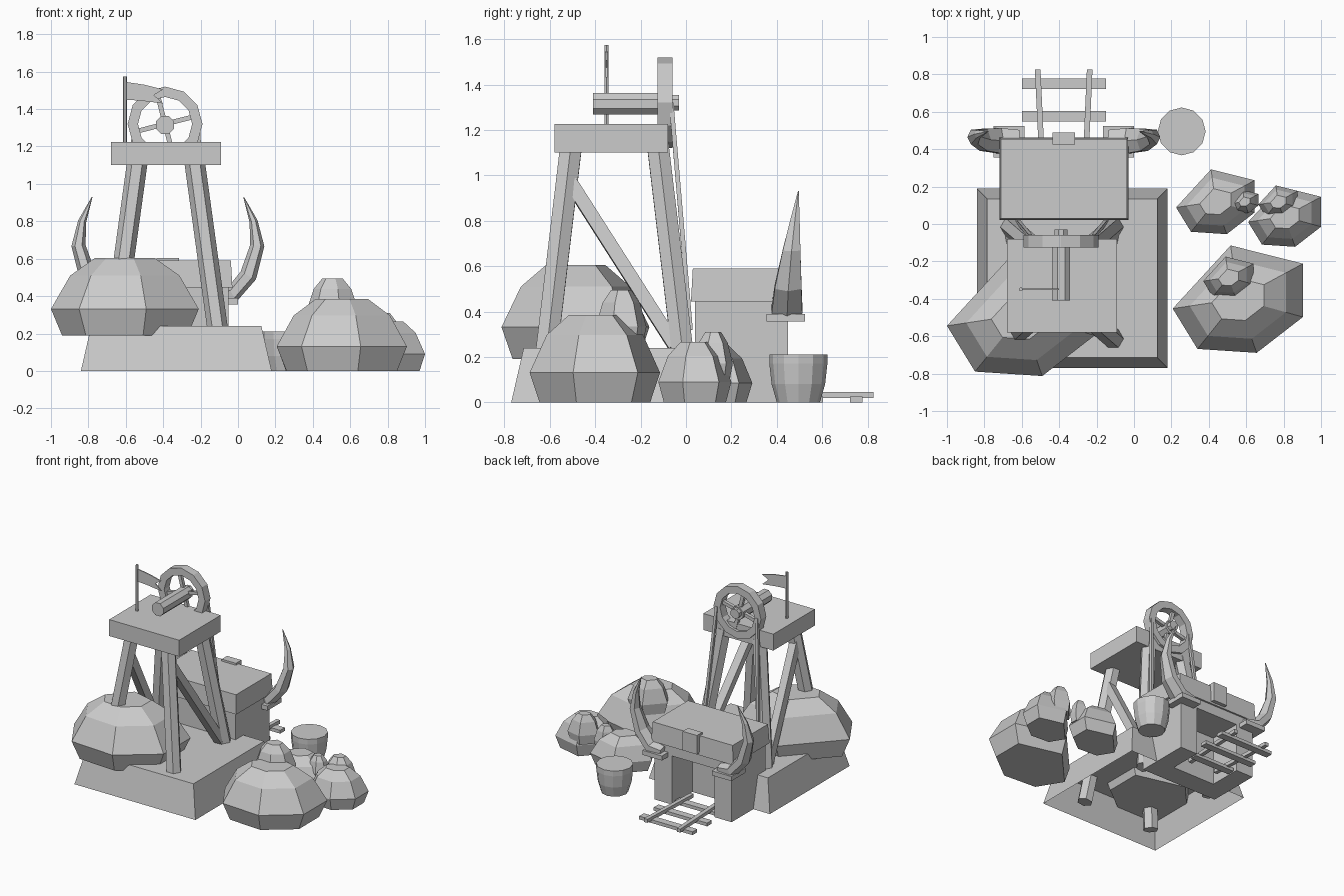
import bpy, bmesh
from math import cos, sin, pi
from mathutils import Vector

if "Cube" in bpy.data.objects:
    bpy.data.objects.remove(bpy.data.objects["Cube"], do_unlink=True)

GREY = (0.6, 0.6, 0.6, 1)
grey = bpy.data.materials.new("stone_grey")
grey.diffuse_color = GREY
grey.use_nodes = True
grey.node_tree.nodes["Principled BSDF"].inputs["Base Color"].default_value = GREY


def make(name, bm):
    bmesh.ops.recalc_face_normals(bm, faces=bm.faces)
    mesh = bpy.data.meshes.new(name)
    bm.to_mesh(mesh)
    bm.free()
    mesh.materials.append(grey)
    ob = bpy.data.objects.new(name, mesh)
    bpy.context.collection.objects.link(ob)
    return ob


def loft(name, rings, caps=(True, True), closed=False):
    """Skin a list of equal-length point rings."""
    bm = bmesh.new()
    vs = [[bm.verts.new(p) for p in ring] for ring in rings]
    n = len(vs[0])
    pairs = list(zip(vs, vs[1:])) + ([(vs[-1], vs[0])] if closed else [])
    for a, b in pairs:
        for i in range(n):
            j = (i + 1) % n
            bm.faces.new((a[i], a[j], b[j], b[i]))
    if not closed:
        for use, ring in zip(caps, (vs[0], vs[-1])):
            if use:
                bm.faces.new(ring)
    return make(name, bm)


def rect(x0, x1, y0, y1, z, inset=0.0):
    return [(x0 + inset, y0 + inset, z), (x1 - inset, y0 + inset, z),
            (x1 - inset, y1 - inset, z), (x0 + inset, y1 - inset, z)]


def box(name, x0, x1, y0, y1, z0, z1, inset=0.0, bottom=True):
    return loft(name, [rect(x0, x1, y0, y1, z0), rect(x0, x1, y0, y1, z1, inset)],
                (bottom, True))


def beam(name, a, b, r, sides=6, turn=0.0):
    """Straight prism between two points."""
    a, b = Vector(a), Vector(b)
    d = (b - a).normalized()
    u = d.cross(Vector((0, 1, 0) if abs(d.y) < 0.9 else (0, 0, 1))).normalized()
    v = d.cross(u)
    ang = [turn + 2 * pi * i / sides for i in range(sides)]
    return loft(name, [[p + r * (cos(t) * u + sin(t) * v) for t in ang] for p in (a, b)])


# Plinth, hollow underneath
box("plinth", -0.84, 0.18, -0.77, 0.19, 0, 0.24, 0.055, bottom=False)

# Tower: platform, splayed legs, braces and ropes
CX, CY = -0.385, -0.315
box("platform", -0.68, -0.09, -0.58, -0.08, 1.10, 1.225)
for sx, side in ((-1, "right"), (1, "left")):
    for sy, end in ((-1, "front"), (1, "back")):
        beam(f"leg_{end}_{side}", (CX + sx * 0.30, CY + sy * 0.32, 0.05),
             (CX + sx * 0.15, CY + sy * 0.19, 1.14), 0.055)
    beam("brace_" + side, (CX + sx * 0.18, -0.51, 0.97),
         (CX + sx * 0.27, -0.05, 0.25), 0.042, 4, pi / 4)
    beam("rope_" + side, (CX + sx * 0.17, -0.065, 1.32),
         (CX + sx * 0.24, 0.02, 0.32), 0.014, 4, pi / 4)

# Winding wheel: rim, spokes, axle and hub
WX, WZ = -0.39, 1.32


def circle(r, y, n=12):
    return [(WX + r * cos(2 * pi * i / n), y, WZ + r * sin(2 * pi * i / n)) for i in range(n)]


loft("wheel_rim", [circle(0.2, -0.125), circle(0.2, -0.06),
                   circle(0.145, -0.06), circle(0.145, -0.125)], closed=True)
for k in range(4):
    t = 0.25 + k * pi / 2
    beam(f"spoke_{k}", (WX, -0.09, WZ),
         (WX + 0.16 * cos(t), -0.09, WZ + 0.16 * sin(t)), 0.018, 4, pi / 4)
beam("axle", (WX, -0.41, WZ - 0.005), (WX, -0.06, WZ - 0.005), 0.052, 8, pi / 8)
beam("hub", (WX, -0.07, WZ), (WX, -0.03, WZ), 0.037, 8, pi / 8)

# Flag with a swallow tail
beam("flag_pole", (-0.605, -0.35, 1.22), (-0.605, -0.35, 1.575), 0.011, 6)
flag = [(-0.6, 1.45), (-0.52, 1.445), (-0.4, 1.43), (-0.45, 1.475),
        (-0.4, 1.505), (-0.5, 1.53), (-0.6, 1.545)]
loft("flag", [[(x, y, z) for x, z in flag] for y in (-0.354, -0.346)])

# Mine hut with a doorway at the back
MX = -0.375
box("hut_rear", MX - 0.325, MX + 0.325, 0.04, 0.2, 0, 0.45)
box("hut_lintel", MX - 0.18, MX + 0.18, 0.2, 0.45, 0.37, 0.45)
for s, side in ((-1, "right"), (1, "left")):
    a, b = sorted((MX + s * 0.18, MX + s * 0.325))
    box("hut_wall_" + side, a, b, 0.2, 0.45, 0, 0.45)
box("hut_roof", MX - 0.345, MX + 0.345, 0.022, 0.463, 0.445, 0.59, 0.008)
box("keystone", MX - 0.06, MX + 0.06, 0.425, 0.49, 0.46, 0.605)

# Horns on small ledges: offset x, y, z, in-plane and depth radii
horn = [(0.24, 0.46, 0.40, 0.03, 0.05), (0.345, 0.445, 0.41, 0.045, 0.078),
        (0.43, 0.45, 0.51, 0.046, 0.068), (0.478, 0.465, 0.67, 0.038, 0.045),
        (0.458, 0.48, 0.80, 0.022, 0.024), (0.405, 0.495, 0.93, 0.002, 0.002)]
for s, side in ((-1, "right"), (1, "left")):
    rings = []
    for i, (x, y, z, r, ry) in enumerate(horn):
        p, q = horn[max(i - 1, 0)], horn[min(i + 1, len(horn) - 1)]
        n = Vector((q[2] - p[2], 0, p[0] - q[0])).normalized()
        rings.append([(MX + s * (x + r * cos(t) * n.x), y + ry * sin(t), z + r * cos(t) * n.z)
                      for t in (k * pi / 3 for k in range(6))])
    loft("horn_" + side, rings)
    a, b = sorted((MX + s * 0.21, MX + s * 0.375))
    box("horn_ledge_" + side, a, b, 0.355, 0.525, 0.355, 0.39)

# Rail track leaving the doorway
for x0, x1, side in ((-0.49, -0.515, "right"), (-0.26, -0.237, "left")):
    w = 0.015
    loft("rail_" + side, [[(x - w, y, 0.018), (x + w, y, 0.018), (x + w, y, 0.045), (x - w, y, 0.045)]
                          for x, y in ((x0, 0.3), (x1, 0.825))])
for k, y in enumerate((0.4, 0.575, 0.75)):
    half = 0.17 if y < 0.45 else 0.225
    box(f"sleeper_{k}", MX - half, MX + half, y - 0.028, y + 0.028, 0.0, 0.025)

# Boulders: one irregular six-sided outline, scaled to each place
OUTLINE = [(-1, -0.15), (-0.62, -0.77), (0.29, -0.83), (1, -0.28), (1, 0.54), (-0.11, 0.82)]
BANDS = [(0.85, 0), (1, 0.34), (0.74, 0.77), (0.4, 1)]
for name, x, y, z, r, h in (
        ("boulder_right", -0.605, -0.485, 0.19, 0.395, 0.415),
        ("boulder_left", 0.555, -0.40, 0, 0.348, 0.385),
        ("boulder_perched", 0.505, -0.285, 0.25, 0.135, 0.245),
        ("boulder_inner", 0.435, 0.12, 0, 0.21, 0.25),
        ("boulder_outer", 0.805, 0.04, 0, 0.195, 0.265),
        ("stone_outer", 0.77, 0.12, 0.1, 0.105, 0.21),
        ("stone_inner", 0.59, 0.12, 0.09, 0.075, 0.18)):
    loft(name, [[(x + r * f * u, y + r * f * v, z + h * t) for u, v in OUTLINE] for f, t in BANDS])

# Barrel
loft("barrel", [[(0.255 + r * cos(k * pi / 6), 0.495 + r * sin(k * pi / 6), z) for k in range(12)]
                for r, z in ((0.095, 0), (0.118, 0.08), (0.128, 0.17), (0.128, 0.21))])
